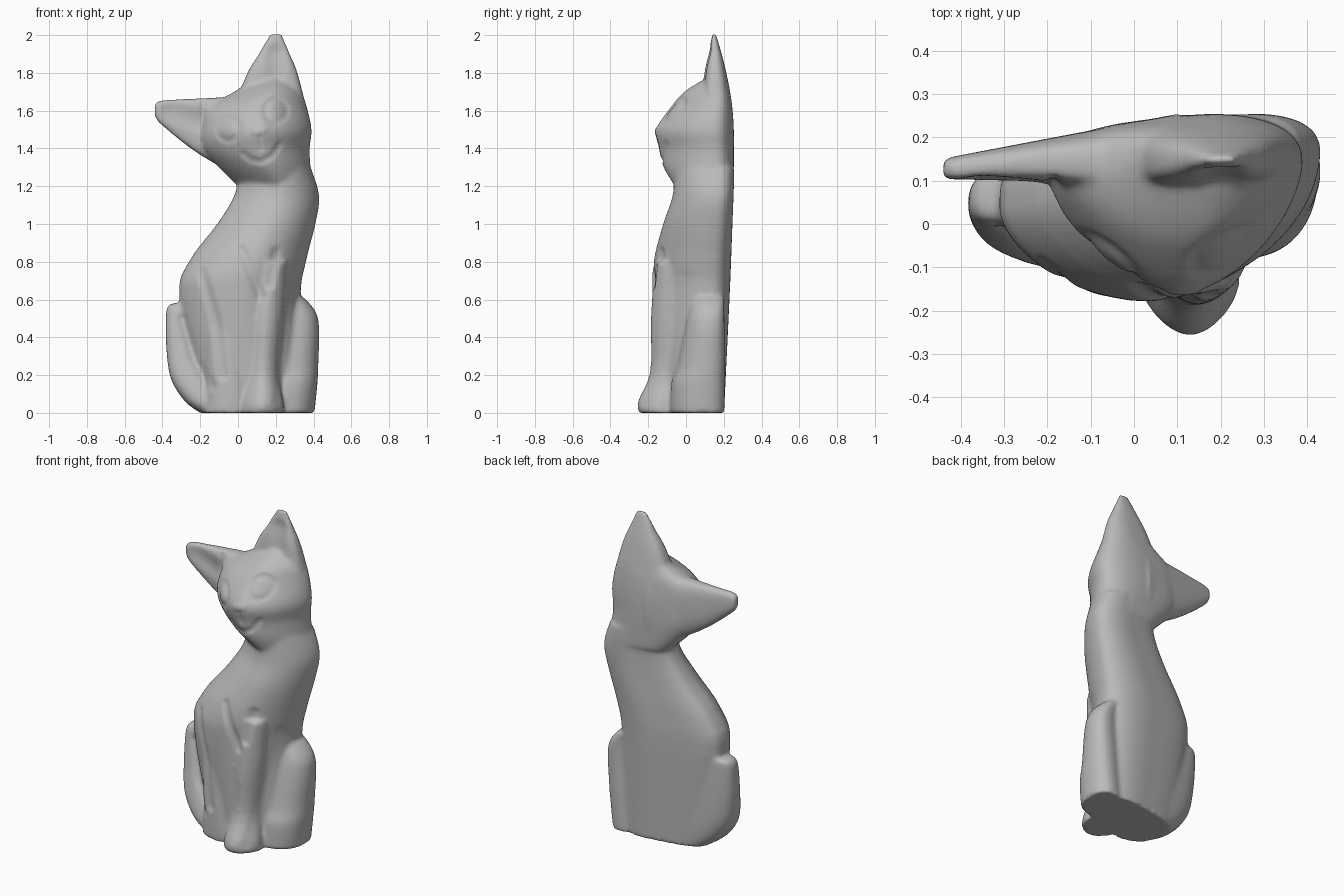
import bpy, bmesh, math
from mathutils import Vector

if "Cube" in bpy.data.objects:
    bpy.data.objects.remove(bpy.data.objects["Cube"], do_unlink=True)

STEPS = 48
bm = bmesh.new()


def body_back(z):
    """The flat back swells up to the neck, then curves forward to the ear tip."""
    return min(.195 + .045 * z, .25) - .3 * max(0, z - 1.45) ** 2


def ear_back(x):
    return .235 + .19 * x


def paw_back(z):
    return 0


def smooth_rows(rows, cuts=4):
    """Ease between the given sections with a smooth curve."""
    rows = [Vector(r) for r in rows]
    padded = [rows[0]] + rows + [rows[-1]]
    result = []
    for a, b, c, d in zip(padded, padded[1:], padded[2:], padded[3:]):
        for k in range(cuts):
            t = k / cuts
            result.append(b + (c - a) * t / 2 + (a - b * 2.5 + c * 2 - d / 2) * t ** 2
                          + (b * 3 - c * 3 + d - a) / 2 * t ** 3)
    return result + [rows[-1]]


def loft(sections, back, powers, ridge=.5, side=.5, shear=0.0, along_x=False):
    """Section: position, low edge, high edge, front y.
    Powers: squareness of the front low, front high, back high, back low corners.
    Ridge and side: where the widest points sit, as fractions."""
    rings = []
    for w, low, high, front in smooth_rows(sections):
        rear = back(w)
        mid = low + (high - low) * ridge
        level = front + (rear - front) * side
        ring = []
        for i in range(STEPS):
            angle = math.tau * i / STEPS
            c, s = math.cos(angle), math.sin(angle)
            front_low, front_high, back_high, back_low = powers
            if s < 0:
                power = front_high if c > 0 else front_low
            else:
                power = back_high if c > 0 else back_low
            u = math.copysign(abs(c) ** (2 / power), c) * (high - mid if c > 0 else mid - low)
            v = math.copysign(abs(s) ** (2 / power), s) * (rear - level if s > 0 else level - front)
            y = level + v + shear * u
            ring.append(bm.verts.new((w, y, mid + u) if along_x else (mid + u, y, w)))
        rings.append(ring)
    faces = [bm.faces.new(rings[0]), bm.faces.new(rings[-1][::-1])]
    for lower, upper in zip(rings, rings[1:]):
        for i in range(STEPS):
            j = (i + 1) % STEPS
            faces.append(bm.faces.new((lower[i], upper[i], upper[j], lower[j])))
    bmesh.ops.recalc_face_normals(bm, faces=faces)


# torso and neck
loft([(0, -.2, .33, -.15), (.6, -.31, .33, -.175), (.8, -.26, .36, -.17),
      (1, -.11, .41, -.12), (1.15, -.02, .43, -.07), (1.3, .02, .385, -.06)],
     body_back, (1.6, 2, 2.1, 4), ridge=.57, side=.67, shear=.16)

# head
loft([(1.2, 0, .4, -.06), (1.3, -.1, .385, -.12), (1.4, -.18, .38, -.145),
      (1.5, -.19, .39, -.16), (1.62, -.15, .365, -.08), (1.7, -.02, .335, -.01),
      (1.77, .09, .28, .1)],
     body_back, (1.4, 1.7, 2.2, 3.5), ridge=.53, side=.68, shear=.1)

# upright ear
loft([(1.6, -.03, .365, .08), (1.8, .05, .315, .1), (1.9, .11, .275, .12),
      (2.01, .17, .23, .14)],
     body_back, (4, 4, 2.3, 2.8), shear=.04)

# sideways ear
loft([(.1, 1.2, 1.68, .05), (-.2, 1.365, 1.665, .095), (-.4, 1.52, 1.655, .1),
      (-.44, 1.57, 1.635, .105)],
     ear_back, (4, 4, 3, 2.4), along_x=True)

# haunch on the sloping side
loft([(0, -.2, .08, -.1), (.06, -.28, .06, -.1), (.18, -.355, 0, -.07),
      (.35, -.38, -.1, -.03), (.54, -.38, -.2, 0), (.58, -.35, -.22, .02)],
     lambda z: .16 - .05 * z, (2.2, 3, 4, 3.2), shear=.2)

# haunch on the upright side
loft([(0, .18, .405, -.075), (.15, .19, .42, -.07), (.25, .2, .425, -.04),
      (.5, .24, .425, .01), (.61, .24, .35, .04)],
     lambda z: .2, (3, 2.2, 2.2, 4), shear=.25)

# forward leg and paw
loft([(0, .01, .245, -.25), (.06, .02, .24, -.255), (.22, .05, .215, -.19),
      (.5, .06, .24, -.187), (.8, .1, .26, -.165)],
     paw_back, (1.7, 1.7, 2, 2))

# second leg and paw
loft([(0, -.18, .05, -.165), (.12, -.17, .05, -.167), (.4, -.18, .02, -.155),
      (.75, -.2, -.04, -.12)],
     paw_back, (2.2, 2.2, 2, 2), shear=-.15)

# fuse the parts into one clay surface
draft_mesh = bpy.data.meshes.new("draft")
bm.to_mesh(draft_mesh)
bm.free()
draft = bpy.data.objects.new("draft", draft_mesh)
bpy.context.scene.collection.objects.link(draft)
remesh = draft.modifiers.new("fuse", "REMESH")
remesh.mode = "VOXEL"
remesh.voxel_size = .011
soften = draft.modifiers.new("soften", "SMOOTH")
soften.factor = .5
soften.iterations = 10
graph = bpy.context.evaluated_depsgraph_get()
mesh = bpy.data.meshes.new_from_object(draft.evaluated_get(graph))
bpy.data.objects.remove(draft, do_unlink=True)
mesh.name = "cat_figurine"
front_verts = [(v, -v.normal.y) for v in mesh.vertices if v.normal.y < -.15]


def carve(points, radius, depth):
    """Press a soft stroke into the front, or raise it when depth is negative."""
    points = [Vector(p) for p in points]
    for vert, facing in front_verts:
        spot = Vector((vert.co.x, vert.co.z))
        nearest = radius
        for start, end in zip(points, points[1:]):
            line = end - start
            t = max(0, min(1, (spot - start).dot(line) / line.length_squared))
            nearest = min(nearest, (spot - start - line * t).length)
        if nearest < radius:
            vert.co.y += depth * facing * (1 - (nearest / radius) ** 2) ** 2


# grooves between the legs and in the chest fur
for path in ([(-.19, .74), (-.12, .5), (-.08, .2)], [(.02, .86), (.12, .62)],
             [(.31, .72), (.25, .45), (.21, .06)], [(.2, .85), (.17, .68)],
             [(-.29, .5), (-.23, .28), (-.14, .14)]):
    carve(path, .04, .012)

# eyes
for x, z in ((-.05, 1.5), (.2, 1.6)):
    angles = [math.tau * i / 12 for i in range(13)]
    carve([(x + .06 * math.cos(a), z + .06 * math.sin(a)) for a in angles], .026, .009)
    carve([(x, z), (x, z + .01)], .045, -.006)

# nose and mouth
carve([(.09, 1.49), (.14, 1.5)], .035, -.006)
carve([(.115, 1.46), (.12, 1.4)], .022, .006)
carve([(.03, 1.37), (.07, 1.34), (.12, 1.33), (.18, 1.36), (.22, 1.42)], .028, .008)

# ear hollows
carve([(.2, 1.9), (.2, 1.8)], .07, .012)
carve([(-.35, 1.6), (-.2, 1.54)], .08, .012)
carve([(-.185, 1.64), (-.185, 1.44)], .025, .01)

# single clay colour
clay = bpy.data.materials.new("grey_clay")
clay.use_nodes = True
colour = (.5, .5, .5, 1)
clay.diffuse_color = colour
clay.node_tree.nodes["Principled BSDF"].inputs["Base Color"].default_value = colour
mesh.materials.clear()
mesh.materials.append(clay)

# stand the figurine on the ground
cat = bpy.data.objects.new("cat_figurine", mesh)
cat.location.z = -min(v.co.z for v in mesh.vertices)
bpy.context.scene.collection.objects.link(cat)
bpy.context.view_layer.objects.active = cat
cat.select_set(True)
bpy.ops.object.shade_smooth_by_angle(angle=math.radians(50))
